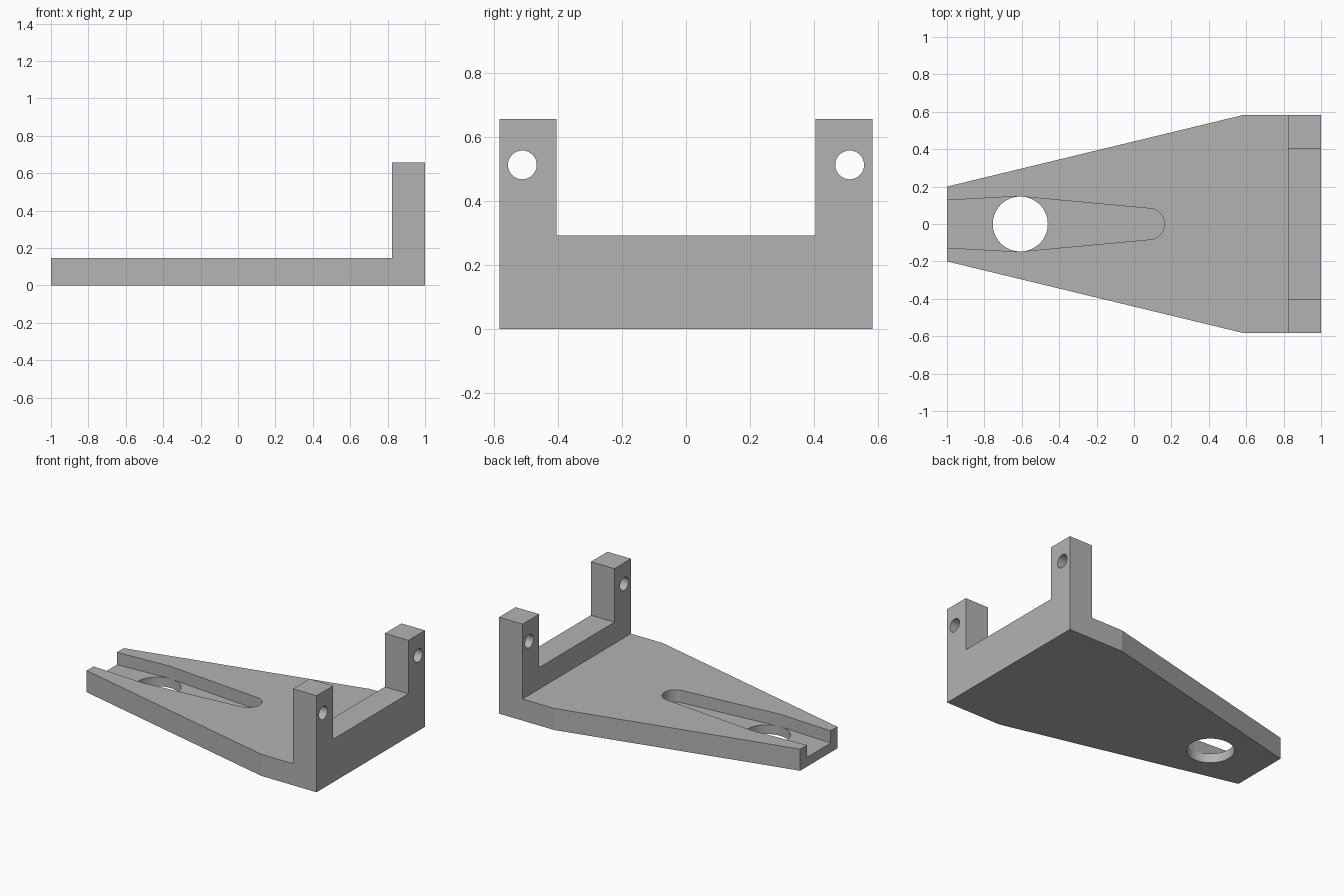
import bpy, bmesh, math
from mathutils import Vector

if "Cube" in bpy.data.objects:
    bpy.data.objects.remove(bpy.data.objects["Cube"], do_unlink=True)

HALF_W = 0.583
PLATE_T = 0.147
GROOVE_Z = 0.063
UPRIGHT_X = 0.823

grey = bpy.data.materials.new("plain grey")
grey.use_nodes = True
grey.diffuse_color = (0.45, 0.45, 0.45, 1)
grey.node_tree.nodes["Principled BSDF"].inputs["Base Color"].default_value = grey.diffuse_color


def prism(name, points, sweep):
    """Sweep a closed planar outline along a vector into a solid."""
    bm = bmesh.new()
    face = bm.faces.new([bm.verts.new(p) for p in points])
    top = bmesh.ops.extrude_face_region(bm, geom=[face])["geom"]
    bmesh.ops.translate(bm, vec=Vector(sweep),
                        verts=[v for v in top if isinstance(v, bmesh.types.BMVert)])
    bmesh.ops.recalc_face_normals(bm, faces=bm.faces)
    mesh = bpy.data.meshes.new(name)
    bm.to_mesh(mesh)
    bm.free()
    mesh.materials.append(grey)
    obj = bpy.data.objects.new(name, mesh)
    bpy.context.collection.objects.link(obj)
    return obj


def mirrored(half):
    """Complete a (u, v) outline by mirroring it across v = 0."""
    return half + [(u, -v) for u, v in reversed(half) if v > 1e-6]


def circle(u, v, r, n=48):
    return [(u + r * math.cos(2 * math.pi * i / n),
             v + r * math.sin(2 * math.pi * i / n)) for i in range(n)]


def combine(target, tool, operation):
    mod = target.modifiers.new(operation.title(), "BOOLEAN")
    mod.operation = operation
    mod.solver = "EXACT"
    mod.object = tool
    bpy.context.view_layer.objects.active = target
    bpy.ops.object.modifier_apply(modifier=mod.name)
    bpy.data.objects.remove(tool, do_unlink=True)


# Tapered base plate
outline = mirrored([(-1, 0.2), (0.585, HALF_W), (1, HALF_W)])
bracket = prism("mounting_bracket", [(x, y, 0) for x, y in outline], (0, 0, PLATE_T))

# U-shaped upright with two posts
half = [(0.405, 0.293), (0.405, 0.657), (HALF_W, 0.657), (HALF_W, PLATE_T)]
profile = half + [(-y, z) for y, z in reversed(half)]
upright = prism("upright", [(UPRIGHT_X, y, z) for y, z in profile], (1 - UPRIGHT_X, 0, 0))
combine(bracket, upright, "UNION")

# Tapered groove with rounded inner end, open at the narrow end
end_x, end_r = 0.08, 0.083
arc = [(end_x + end_r * math.cos(a), end_r * math.sin(a))
       for a in (math.radians(85 - 85 * i / 12) for i in range(13))]
groove = mirrored([(-1.05, 0.124), (-0.62, 0.148)] + arc)
combine(bracket, prism("groove_cutter", [(x, y, GROOVE_Z) for x, y in groove],
                       (0, 0, 0.2)), "DIFFERENCE")

# Large hole through the plate
combine(bracket, prism("plate_hole_cutter", [(x, y, -0.1) for x, y in circle(-0.608, 0, 0.147, 64)],
                       (0, 0, 0.4)), "DIFFERENCE")

# Pin holes through both posts
for side in (-1, 1):
    ring = circle(side * 0.511, 0.513, 0.045, 32)
    combine(bracket, prism("pin_hole_cutter", [(0.7, y, z) for y, z in ring],
                           (0.5, 0, 0)), "DIFFERENCE")

# Smooth round walls, crisp edges
bpy.ops.object.select_all(action="DESELECT")
bracket.select_set(True)
bpy.context.view_layer.objects.active = bracket
bpy.ops.object.shade_smooth_by_angle(angle=math.radians(12))
